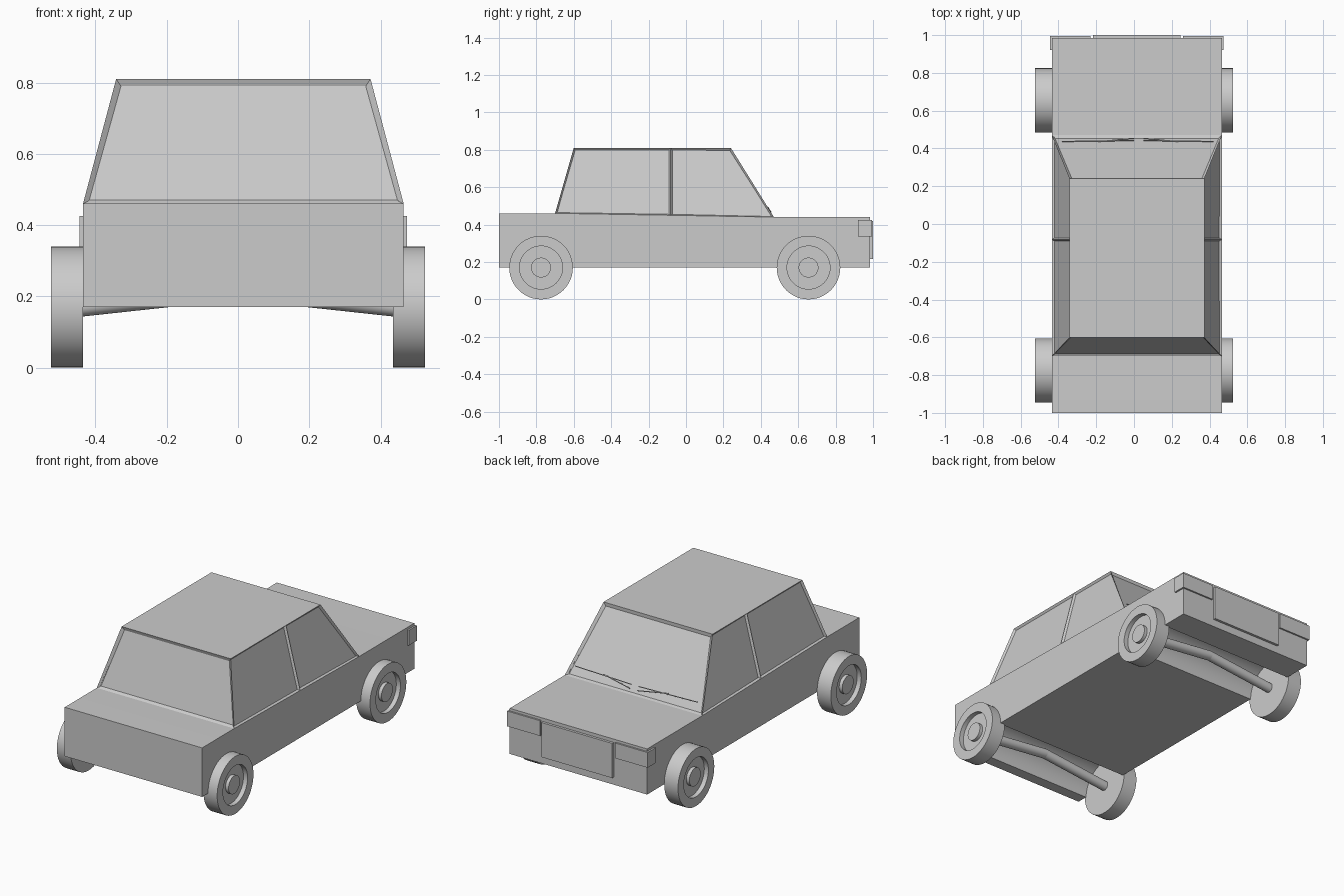
import bpy, bmesh
from math import cos, sin, pi
from mathutils import Vector, Matrix

if "Cube" in bpy.data.objects:
    bpy.data.objects.remove(bpy.data.objects["Cube"])

grey = bpy.data.materials.new("light grey")
grey.use_nodes = True
grey.diffuse_color = (0.6, 0.6, 0.6, 1)
grey.node_tree.nodes["Principled BSDF"].inputs["Base Color"].default_value = (0.6, 0.6, 0.6, 1)

MID = 0.015          # centre line of the body shell
WHEEL_R = 0.17
AXLES = {"rear": -0.775, "front": 0.655}


def finish(name, bm, smooth=False):
    bmesh.ops.recalc_face_normals(bm, faces=bm.faces)
    mesh = bpy.data.meshes.new(name)
    bm.to_mesh(mesh)
    bm.free()
    mesh.materials.append(grey)
    obj = bpy.data.objects.new(name, mesh)
    bpy.context.collection.objects.link(obj)
    if smooth:
        bpy.ops.object.select_all(action="DESELECT")
        obj.select_set(True)
        bpy.context.view_layer.objects.active = obj
        bpy.ops.object.shade_smooth_by_angle(angle=pi / 6)
    return obj


def box(name, low, high):
    bm = bmesh.new()
    low, high = Vector(low), Vector(high)
    bmesh.ops.create_cube(bm, size=1, matrix=Matrix.Translation((low + high) / 2)
                          @ Matrix.Diagonal((high - low).to_4d()))
    return finish(name, bm)


def rod(bm, a, b, radius, sides):
    a, b = Vector(a), Vector(b)
    turn = (b - a).to_track_quat("Z", "Y").to_matrix().to_4x4()
    bmesh.ops.create_cone(bm, cap_ends=True, segments=sides, radius1=radius, radius2=radius,
                          depth=(b - a).length, matrix=Matrix.Translation((a + b) / 2) @ turn)


# Lower body: side profile with half-round wheel arches, extruded across
def arch(y, radius=0.16, steps=20):
    return [(y - radius * cos(pi * i / steps), 0.17 + radius * sin(pi * i / steps))
            for i in range(steps + 1)]


profile = [(-1, 0.17)] + arch(AXLES["rear"]) + arch(AXLES["front"])
profile += [(0.985, 0.17), (0.985, 0.44), (0.47, 0.44), (-0.70, 0.46), (-1, 0.46)]
bm = bmesh.new()
side = bm.faces.new([bm.verts.new((MID - 0.45, y, z)) for y, z in profile])
swept = bmesh.ops.extrude_face_region(bm, geom=[side])["geom"]
bmesh.ops.translate(bm, vec=(0.9, 0, 0), verts=[v for v in swept if isinstance(v, bmesh.types.BMVert)])
finish("lower_body", bm, smooth=True)

# Cabin: tapered block, split at the door pillar, with sunken windows
bm = bmesh.new()
bmesh.ops.create_cube(bm, size=2)
for v in bm.verts:
    front = v.co.y > 0
    if v.co.z > 0:
        v.co = (MID + 0.357 * v.co.x, 0.24 if front else -0.60, 0.81)
    else:
        v.co = (MID + 0.45 * v.co.x, 0.47 if front else -0.70, 0.44 if front else 0.46)
bmesh.ops.bisect_plane(bm, geom=bm.verts[:] + bm.edges[:] + bm.faces[:],
                       plane_co=(0, -0.082, 0), plane_no=(0, 1, 0))
bm.normal_update()
doors = [f for f in bm.faces if abs(f.normal.x) > 0.7]
screens = [f for f in bm.faces if abs(f.normal.y) > 0.7]
bmesh.ops.inset_individual(bm, faces=doors, thickness=0.0125, depth=-0.012)
bmesh.ops.inset_individual(bm, faces=screens, thickness=0.022, depth=-0.012)
finish("cabin", bm)

# Grille and wrap-around headlights
box("grille", (MID - 0.232, 0.97, 0.215), (MID + 0.232, 1.0, 0.42))
for name, s in (("left", 1), ("right", -1)):
    xs = sorted((MID + s * 0.245, MID + s * 0.46))
    box(name + "_headlight", (xs[0], 0.92, 0.335), (xs[1], 0.995, 0.425))


# Wipers: an arm and a blade lying on the windscreen
def on_screen(x, t):
    return Vector((x, 0.47 - 0.23 * t, 0.44 + 0.37 * t))


for name, x in (("left", 0.05), ("right", -0.38 + 0.38)):
    start, end = (x, x + 0.37) if name == "left" else (x, x - 0.38)
    if name == "right":
        start, end = -0.38, 0.0
        low, high = on_screen(end, 0.07), on_screen(start, 0.09)
    else:
        low, high = on_screen(start, 0.07), on_screen(end, 0.09)
    bm = bmesh.new()
    middle = low.lerp(high, 0.5) + Vector((0, -0.015, 0.024))
    rod(bm, low, middle, 0.003, 6)
    rod(bm, low + Vector((0, -0.012, 0.02)), high + Vector((0, -0.012, 0.02)), 0.003, 6)
    finish(name + "_wiper", bm)

# Wheels: turned profile (distance from centre plane, radius) with a sunken ring and hub
WHEEL = [(0.435, 0), (0.435, WHEEL_R), (0.525, WHEEL_R), (0.525, 0.115),
         (0.498, 0.115), (0.498, 0.053), (0.518, 0.053), (0.518, 0)]
for axle, y in AXLES.items():
    for name, s in (("left", 1), ("right", -1)):
        bm = bmesh.new()
        ring = [bm.verts.new((s * x, y, WHEEL_R + r)) for x, r in WHEEL]
        edges = [bm.edges.new(pair) for pair in zip(ring, ring[1:])]
        bmesh.ops.spin(bm, geom=ring + edges, cent=(0, y, WHEEL_R), axis=(1, 0, 0),
                       angle=2 * pi, steps=48)
        bmesh.ops.remove_doubles(bm, verts=bm.verts, dist=0.0001)
        finish(f"{axle}_{name}_wheel", bm, smooth=True)
    # Axle bent upwards in the middle
    bm = bmesh.new()
    for s in (1, -1):
        rod(bm, (s * 0.45, y, WHEEL_R), (-s * 0.002, y, 0.219), 0.028, 24)
    finish(axle + "_axle", bm, smooth=True)
